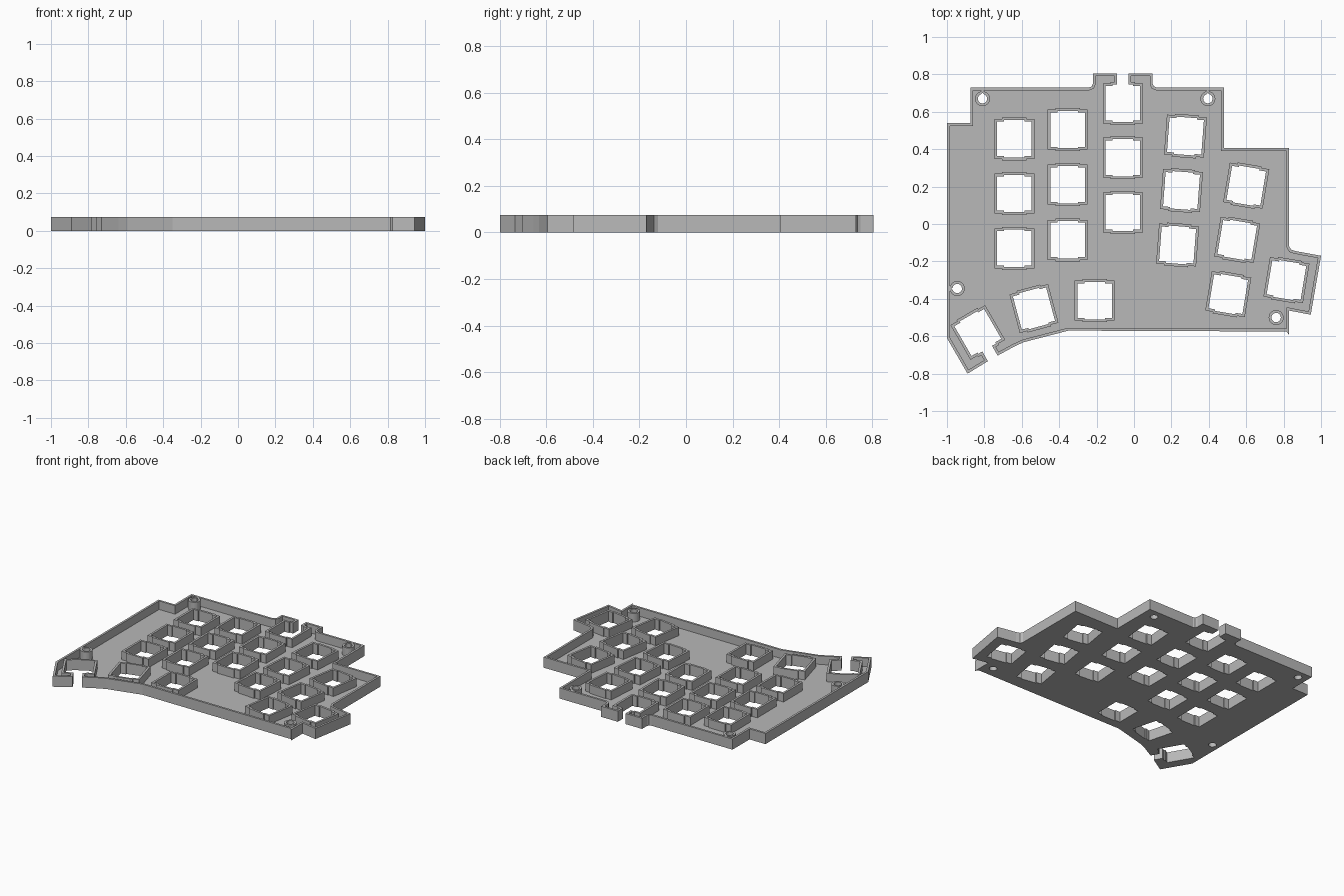
import bpy
from math import radians, cos, sin
from mathutils import Vector

cube = bpy.data.objects.get("Cube")
if cube:
    bpy.data.objects.remove(cube)

FLOOR = 0.015    # floor thickness
TOP = 0.075      # overall height
WALL = 0.015     # rim thickness
SLOT = 0.03      # half width of the two open slots

grey = bpy.data.materials.new("plate_grey")
grey.use_nodes = True
grey.diffuse_color = (0.48, 0.48, 0.48, 1)
grey.node_tree.nodes["Principled BSDF"].inputs["Base Color"].default_value = (0.48, 0.48, 0.48, 1)


def place(points, x, y, angle):
    """Rotate local points and move them to x, y."""
    c, s = cos(radians(angle)), sin(radians(angle))
    return [(x + px * c - py * s, y + px * s + py * c) for px, py in points]


def extrude_loops(name, loops, z0, z1):
    """Flat prism from closed loops; nested loops become holes."""
    curve = bpy.data.curves.new(name, 'CURVE')
    curve.dimensions = '2D'
    curve.fill_mode = 'BOTH'
    curve.extrude = (z1 - z0) / 2
    curve.materials.append(grey)
    for loop in loops:
        spline = curve.splines.new('POLY')
        spline.points.add(len(loop) - 1)
        for point, (x, y) in zip(spline.points, loop):
            point.co = (x, y, 0, 1)
        spline.use_cyclic_u = True
        spline.use_smooth = False
    obj = bpy.data.objects.new(name, curve)
    obj.location.z = (z0 + z1) / 2
    bpy.context.collection.objects.link(obj)
    bpy.ops.object.select_all(action='DESELECT')
    bpy.context.view_layer.objects.active = obj
    obj.select_set(True)
    bpy.ops.object.convert(target='MESH')


def socket_loop(h, b, w):
    """Square with shallow bumps front and back, starting and ending at the slot."""
    left = [(-SLOT, b), (-w, b), (-w, h), (-h, h), (-h, -h), (-w, -h), (-w, -b)]
    return left + [(-x, y) for x, y in reversed(left)]


def band(path, width):
    """Closed strip along an open path, thickened to its right side."""
    pts = [Vector(p) for p in path]
    normals = []
    for a, b in zip(pts, pts[1:]):
        d = (b - a).normalized()
        normals.append(Vector((d.y, -d.x)))
    inner = []
    for i, p in enumerate(pts):
        n0 = normals[max(i - 1, 0)]
        n1 = normals[min(i, len(normals) - 1)]
        inner.append(p + (n0 + n1) * width / (1 + n0.dot(n1)))
    return [tuple(p) for p in pts + inner[::-1]]


def teardrop(x, y, r, tip):
    """Circle with one pointed side; tip is its angle or None."""
    steps = 24
    pts = []
    for i in range(steps):
        a = 360 * i / steps
        k = 1.25 if tip is not None and i == 0 else 1
        pts.append((r * k * cos(radians(a)), r * k * sin(radians(a))))
    return place(pts, x, y, tip or 0)


# Key sockets: x, y, angle
sockets = [(-0.64, y, 0) for y in (0.455, 0.163, -0.13)]
sockets += [(-0.355, y, 0) for y in (0.505, 0.21, -0.085)]
sockets += [(-0.06, y, 0) for y in (0.355, 0.062)]
sockets += [(0.275 - 0.021 * i, 0.47 - 0.291 * i, -4.3) for i in range(3)]
sockets += [(0.60 - 0.048 * i, 0.205 - 0.29 * i, -9.5) for i in range(3)]
sockets += [(0.815, -0.30, -9.5), (-0.21, -0.41, 0), (-0.535, -0.452, 15)]
back_socket = (-0.06, 0.645, 0)
thumb_socket = (-0.835, -0.58, 210)

hole = socket_loop(0.092, 0.1, 0.055)
collar = socket_loop(0.107, 0.115, 0.065)
slot_in = [(-SLOT, 0.16), (-SLOT, 0.113)]
slot_out = [(SLOT, 0.113), (SLOT, 0.16)]

# Outer edge, clockwise, in two runs between the slots
right_edge = place(slot_out, *back_socket) + [
    (0.10, 0.805), (0.10, 0.75), (0.106, 0.736), (0.12, 0.73), (0.48, 0.73),
    (0.48, 0.405), (0.83, 0.405), (0.83, -0.12), (0.84, -0.137), (0.865, -0.145),
    (1.0, -0.17), (0.945, -0.485), (0.83, -0.463), (0.83, -0.575), (-0.35, -0.57),
    (-0.59, -0.632), (-0.64, -0.655)] + place(slot_in, *thumb_socket)
left_edge = place(slot_out, *thumb_socket) + [
    (-0.89, -0.80), (-1.0, -0.61), (-1.0, 0.54), (-0.875, 0.54), (-0.875, 0.73),
    (-0.24, 0.73), (-0.226, 0.736), (-0.22, 0.75), (-0.22, 0.805)] + place(slot_in, *back_socket)

# Screw posts: x, y, tip direction
posts = [(-0.81, 0.67, 90), (0.395, 0.67, 90), (-0.945, -0.345, 180), (0.76, -0.50, None)]

# Floor with all openings
outline = right_edge + place(hole, *thumb_socket) + left_edge + place(hole, *back_socket)
openings = [place(hole, *s) for s in sockets]
openings += [teardrop(x, y, 0.025, tip) for x, y, tip in posts]
extrude_loops("floor", [outline] + openings, 0, FLOOR)

# Rim walls
extrude_loops("right_rim", [band(right_edge, WALL)], FLOOR, TOP)
extrude_loops("left_rim", [band(left_edge, WALL)], FLOOR, TOP)
extrude_loops("corner_spur", [[(0.83, -0.595), (0.83, -0.57), (0.815, -0.574)]], 0, TOP)

# Collars round the sockets, two of them open at the slot
for i, s in enumerate(sockets):
    extrude_loops(f"socket_collar_{i + 1}", [place(collar, *s), place(hole, *s)], FLOOR, TOP)
for name, s in (("back_collar", back_socket), ("thumb_collar", thumb_socket)):
    extrude_loops(name, [place(collar + hole[::-1], *s)], FLOOR, TOP)

# Screw posts
for i, (x, y, tip) in enumerate(posts):
    loops = [teardrop(x, y, r, tip) for r in (0.04, 0.025)]
    extrude_loops(f"screw_post_{i + 1}", loops, FLOOR, TOP)
